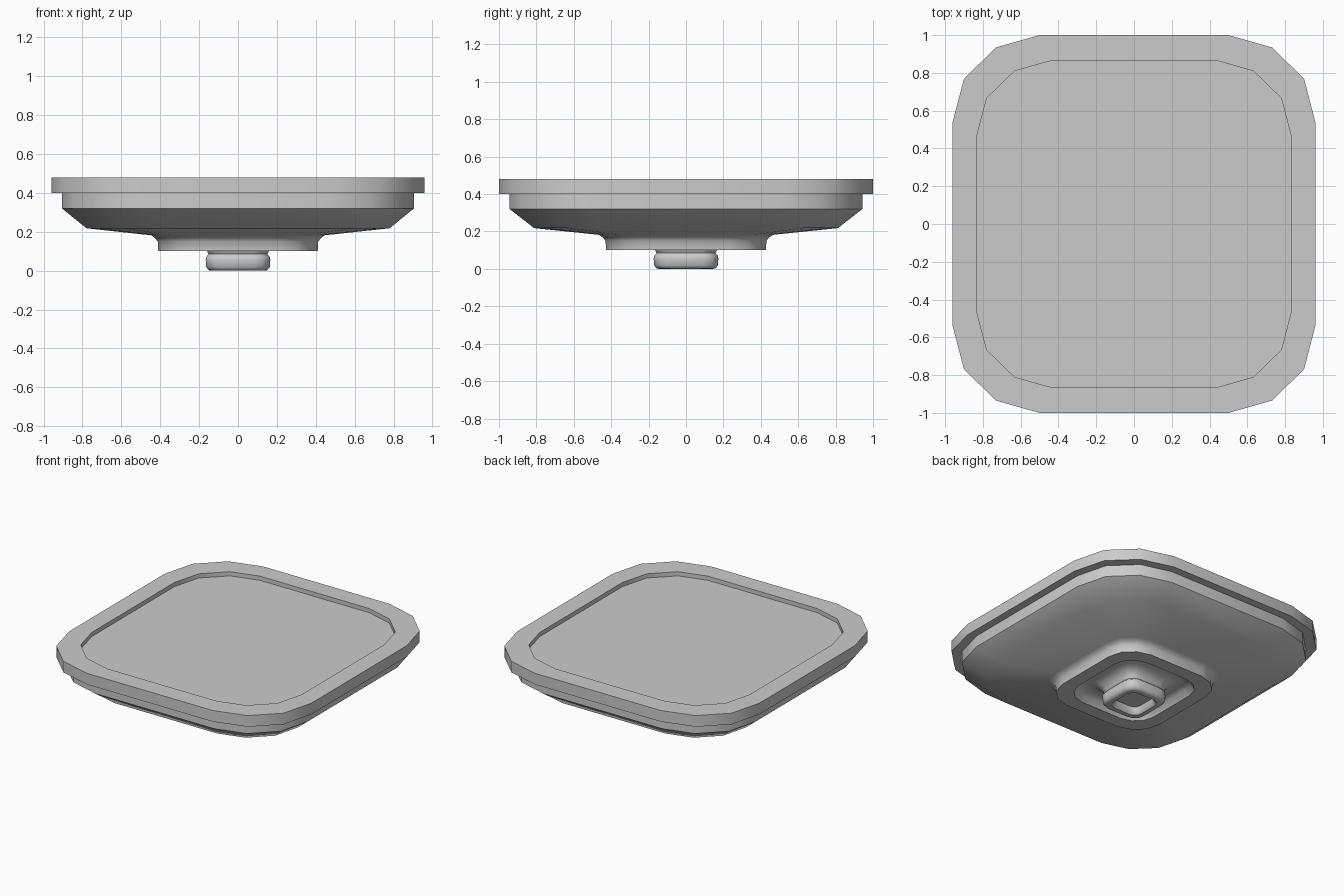
import bpy, bmesh, math

if "Cube" in bpy.data.objects:
    bpy.data.objects.remove(bpy.data.objects["Cube"])

# One corner of the rounded-square outline (full size); every ring is a scaled copy
CORNER = [(0.96, 0.54), (0.90, 0.77), (0.73, 0.935), (0.50, 1.0)]
OUTLINE = (CORNER
           + [(-x, y) for x, y in reversed(CORNER)]
           + [(-x, -y) for x, y in CORNER]
           + [(x, -y) for x, y in reversed(CORNER)])


def loft(name, profile, cap_start=False, cap_end=False):
    """Loft outline rings through (scale, z) pairs, running from inside top to bottom."""
    bm = bmesh.new()
    rings = [[bm.verts.new((x * s, y * s, z)) for x, y in OUTLINE] for s, z in profile]
    n = len(OUTLINE)
    for a, b in zip(rings, rings[1:]):
        for i in range(n):
            j = (i + 1) % n
            bm.faces.new((a[i], b[i], b[j], a[j]))
    if cap_start:
        bm.faces.new(rings[0])
    if cap_end:
        bm.faces.new(list(reversed(rings[-1])))
    mesh = bpy.data.meshes.new(name)
    bm.to_mesh(mesh)
    bm.free()
    obj = bpy.data.objects.new(name, mesh)
    bpy.context.collection.objects.link(obj)
    bpy.ops.object.select_all(action='DESELECT')
    obj.select_set(True)
    bpy.context.view_layer.objects.active = obj
    bpy.ops.object.shade_smooth_by_angle(angle=math.radians(40))
    return obj


# Overhanging rim with the shallow recessed top
loft("rim", [(0.866, 0.45), (0.866, 0.48), (1.0, 0.48), (1.0, 0.40), (0.943, 0.40)],
     cap_start=True)

# Shallow bowl flowing into the square foot, with its flat underside
loft("bowl_and_foot", [(0.943, 0.40), (0.943, 0.32), (0.812, 0.218), (0.465, 0.182),
                       (0.445, 0.168), (0.43, 0.15), (0.427, 0.10), (0.33, 0.10)])

# Hollow under the foot, rising then curving down into the plug with its socket
loft("plug", [(0.33, 0.10), (0.305, 0.14), (0.27, 0.155), (0.21, 0.145), (0.175, 0.12),
              (0.165, 0.10), (0.157, 0.085), (0.171, 0.07), (0.173, 0.055),
              (0.170, 0.018), (0.158, 0.003), (0.145, 0.0), (0.122, 0.0),
              (0.110, 0.012), (0.105, 0.05)], cap_end=True)
